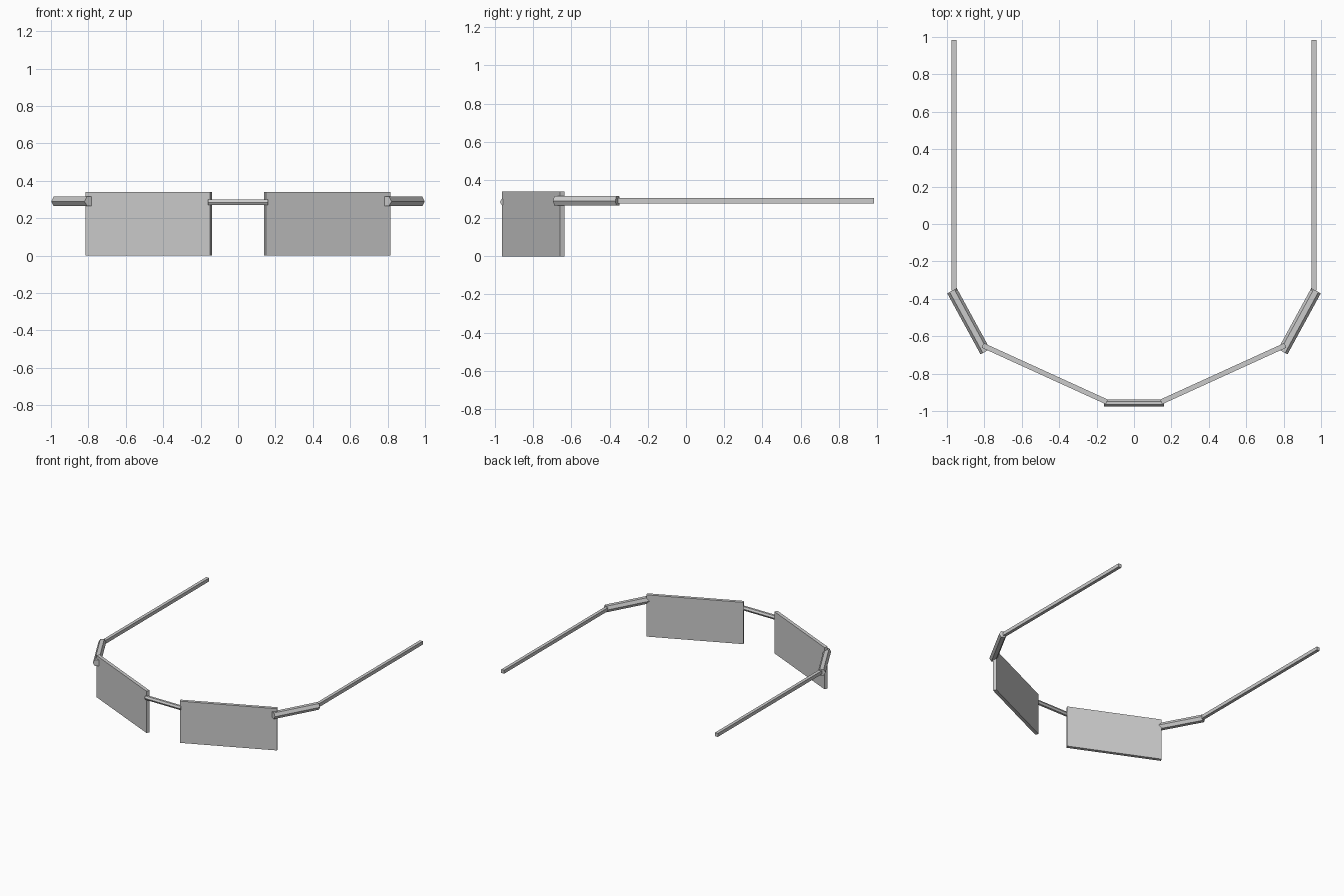
import bpy
import math
from mathutils import Vector

cube = bpy.data.objects.get("Cube")
if cube:
    bpy.data.objects.remove(cube, do_unlink=True)

grey = bpy.data.materials.new("plain_grey")
grey.use_nodes = True
colour = (0.6, 0.6, 0.6, 1)
grey.diffuse_color = colour
grey.node_tree.nodes["Principled BSDF"].inputs["Base Color"].default_value = colour


def finish(name):
    ob = bpy.context.object
    ob.name = name
    ob.data.materials.append(grey)
    return ob


def box(name, centre, size, turn=0):
    bpy.ops.mesh.primitive_cube_add(size=1, location=centre, rotation=(0, 0, turn))
    ob = finish(name)
    ob.scale = size
    return ob


def hex_bar(name, start, end, radius):
    """Six-sided bar lying flat, with corners pointing sideways."""
    a, b = Vector(start), Vector(end)
    d = b - a
    bpy.ops.mesh.primitive_cylinder_add(
        vertices=6, radius=radius, depth=d.length, location=(a + b) / 2,
        rotation=(math.pi / 2, math.pi / 2, math.atan2(d.y, d.x) + math.pi / 2))
    return finish(name)


# Bridge between the lenses
hex_bar("bridge", (-0.16, -0.957, 0.285), (0.16, -0.957, 0.285), 0.018)

for side, s in (("left", 1), ("right", -1)):
    # Angled flat lens
    box(side + "_lens", (s * 0.477, -0.80, 0.17), (0.73, 0.027, 0.34), s * math.radians(24.5))
    # Hinge bar from lens corner to temple
    hex_bar(side + "_hinge", (s * 0.795, -0.683, 0.29), (s * 0.973, -0.357, 0.29), 0.029)
    # Straight temple arm
    box(side + "_temple", (s * 0.963, 0.315, 0.291), (0.026, 1.34, 0.028))
